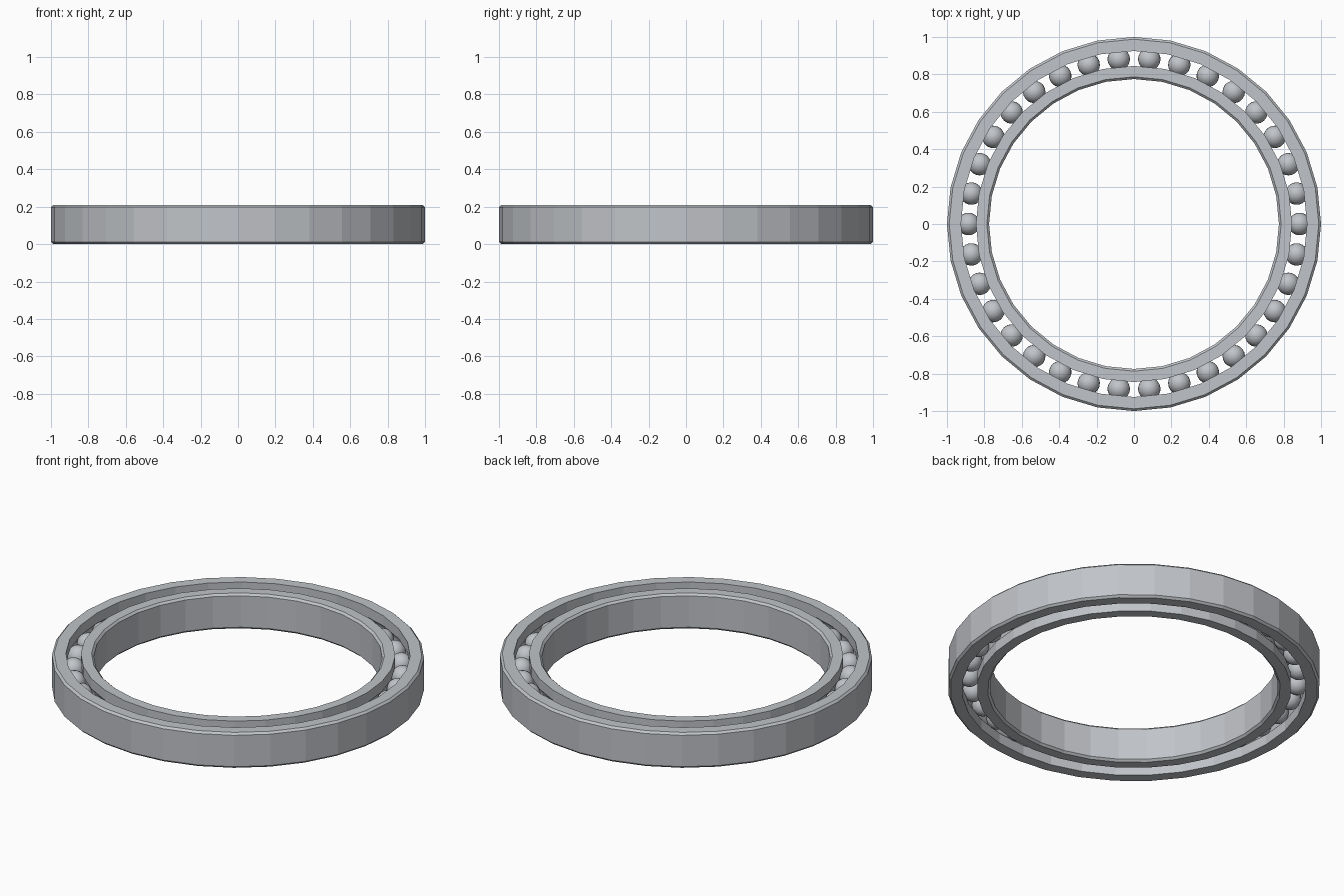
import bpy, bmesh, math
from mathutils import Matrix, Vector

HEIGHT = 0.21
MID = HEIGHT / 2
PITCH = 0.885          # radius of the circle of ball centres
BALL_R = 0.06
SIDES = 32
BALLS = 34
CHAMFER = 0.012

cube = bpy.data.objects.get("Cube")
if cube:
    bpy.data.objects.remove(cube, do_unlink=True)


def make_material(name, rgb):
    mat = bpy.data.materials.new(name)
    mat.use_nodes = True
    mat.diffuse_color = (*rgb, 1)
    mat.node_tree.nodes["Principled BSDF"].inputs["Base Color"].default_value = (*rgb, 1)
    return mat


steel = make_material("steel grey", (0.53, 0.55, 0.58))


def finish(bm, name):
    mesh = bpy.data.meshes.new(name)
    bm.to_mesh(mesh)
    bm.free()
    mesh.materials.append(steel)
    obj = bpy.data.objects.new(name, mesh)
    bpy.context.collection.objects.link(obj)
    return obj


def make_race(name, wall, lip):
    """Revolve a chamfered section: plain wall on one side, ball groove at the lip."""
    side = 1 if wall > lip else -1
    section = [(lip, 0), (wall - side * CHAMFER, 0), (wall, CHAMFER),
               (wall, HEIGHT - CHAMFER), (wall - side * CHAMFER, HEIGHT), (lip, HEIGHT)]
    # Ball groove, an arc that follows the balls
    reach = math.acos(abs(lip - PITCH) / BALL_R)
    steps = 8
    for i in range(steps + 1):
        a = reach * (1 - 2 * i / steps)
        section.append((PITCH + side * BALL_R * math.cos(a), MID + BALL_R * math.sin(a)))

    bm = bmesh.new()
    rings = []
    for s in range(SIDES):
        t = math.tau * s / SIDES
        rings.append([bm.verts.new((r * math.cos(t), r * math.sin(t), z)) for r, z in section])
    n = len(section)
    for s in range(SIDES):
        a, b = rings[s], rings[(s + 1) % SIDES]
        for i in range(n):
            j = (i + 1) % n
            bm.faces.new((a[i], b[i], b[j], a[j]))
    bmesh.ops.recalc_face_normals(bm, faces=bm.faces)
    return finish(bm, name)


# Outer and inner races
make_race("outer_race", 1.0, 0.925)
make_race("inner_race", 0.775, 0.845)

# Balls spaced evenly between the races
bm = bmesh.new()
for k in range(BALLS):
    turn = Matrix.Rotation(math.tau * k / BALLS, 4, 'Z')
    place = turn @ Matrix.Translation(Vector((PITCH, 0, MID)))
    bmesh.ops.create_uvsphere(bm, u_segments=20, v_segments=12, radius=BALL_R, matrix=place)
for face in bm.faces:
    face.smooth = True
finish(bm, "balls")
